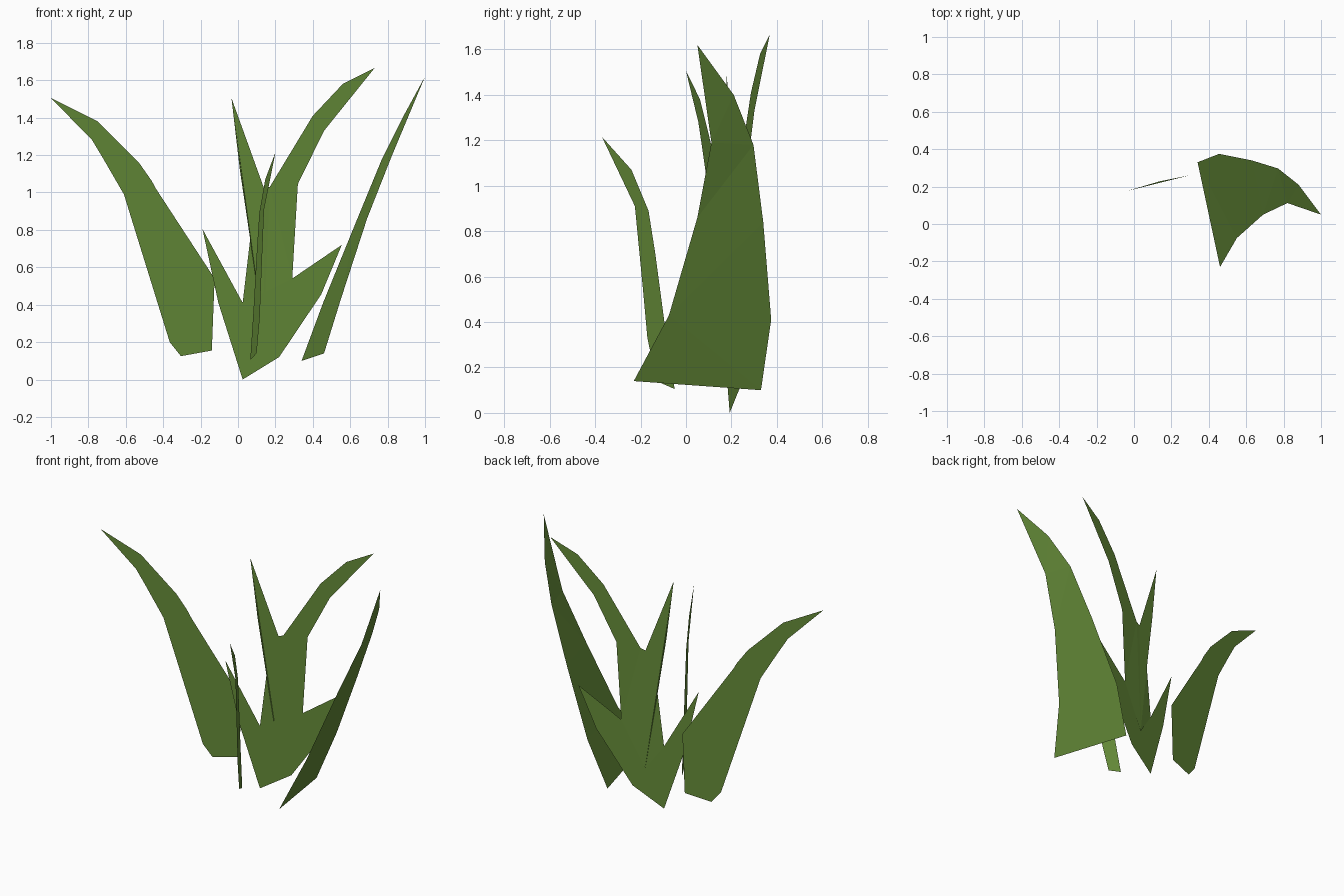
import bpy
import bmesh

if "Cube" in bpy.data.objects:
    bpy.data.objects.remove(bpy.data.objects["Cube"])

mat = bpy.data.materials.new("grass_green")
mat.diffuse_color = (0.13, 0.26, 0.04, 1)
mat.use_nodes = True
mat.node_tree.nodes["Principled BSDF"].inputs["Base Color"].default_value = mat.diffuse_color


def leaf(name, points, faces=None):
    """Flat-shaded leaf sheet from an outline, or from a strip of faces."""
    bm = bmesh.new()
    verts = [bm.verts.new(p) for p in points]
    for f in faces or [range(len(verts))]:
        bm.faces.new([verts[i] for i in f])
    bmesh.ops.triangulate(bm, faces=[f for f in bm.faces if len(f.verts) > 3])
    me = bpy.data.meshes.new(name)
    bm.to_mesh(me)
    bm.free()
    me.materials.append(mat)
    ob = bpy.data.objects.new(name, me)
    bpy.context.collection.objects.link(ob)
    return ob


def upright(name, outline, y0, slope=0.25):
    """Leaf drawn in x, z on a vertical plane y = y0 + slope * x."""
    return leaf(name, [(x, y0 + slope * x, z) for x, z in outline])


# Left arching leaf
upright("left_leaf", [
    (-1, 1.505), (-.75, 1.38), (-.53, 1.16), (-.46, 1.06), (-.4, .93),
    (-.335, .82), (-.27, .69), (-.19, .61), (-.125, .54), (-.14, .155),
    (-.305, .125), (-.365, .2), (-.35, .39), (-.385, .52), (-.43, .63),
    (-.51, .8), (-.61, .99), (-.72, 1.18), (-.78, 1.28)], .247, .247)

# Central clump: tall forked leaf and two short leaves sharing the root line
tall = upright("tall_forked_leaf", [
    (.025, .41), (.065, .75), (.01, 1.12), (-.035, 1.505), (.14, 1.02),
    (.17, 1.03), (.4, 1.41), (.56, 1.58), (.73, 1.665), (.46, 1.33),
    (.32, 1.045), (.26, .78), (.29, .54), (.137, .25)], .186)
tall.data.vertices[13].co.y += .008
upright("short_right_leaf", [
    (.025, 0), (.22, .12), (.445, .455), (.555, .72), (.29, .54), (.025, .41)], .186)
upright("short_left_leaf", [
    (.025, 0), (.025, .41), (-.19, .805), (-.105, .41)], .186)

# Front narrow leaf, nearly edge-on to the front, drawn in y, z
front = [(-.05, .105), (-.095, .4), (-.135, .7), (-.165, .89), (-.24, 1.07),
         (-.37, 1.215), (-.225, .91), (-.208, .83), (-.19, .55), (-.17, .33),
         (-.13, .14)]
leaf("front_narrow_leaf", [(.07 - .42 * (y + .06), y, z) for y, z in front])

# Broad curved leaf on the right: two edges bridged up to the tip
inner = [(.46, -.23, .14), (.55, -.075, .43), (.69, .05, .86), (.82, .112, 1.19)]
outer = [(.34, .33, .1), (.455, .375, .41), (.63, .34, .84), (.77, .297, 1.18)]
top = [(.88, .21, 1.4), (1, .05, 1.62)]
strip = [(i, i + 1, i + 5, i + 4) for i in range(3)] + [(3, 9, 8, 7)]
leaf("broad_right_leaf", inner + outer + top, strip)
